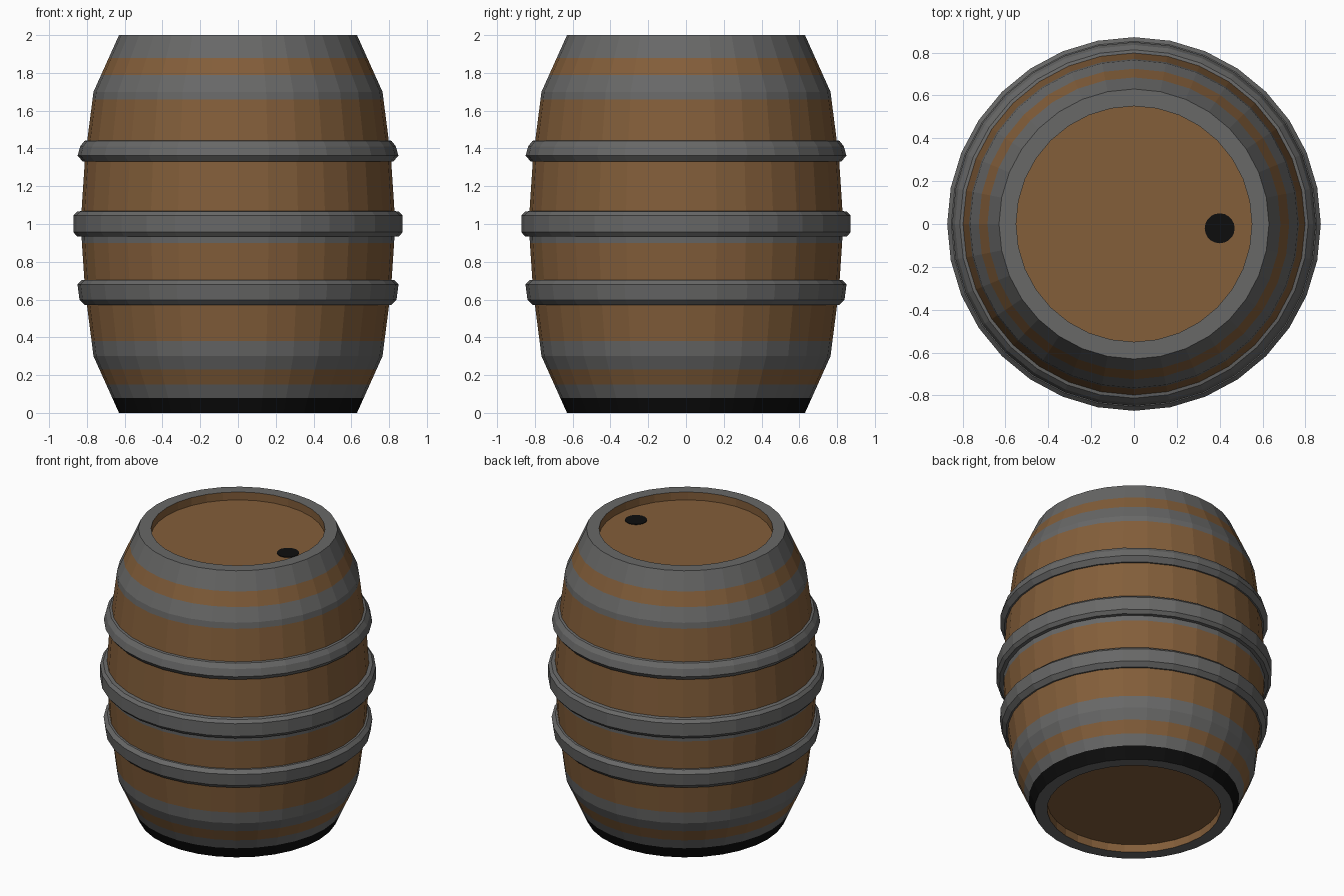
import bpy, bmesh, math

if "Cube" in bpy.data.objects:
    bpy.data.objects.remove(bpy.data.objects["Cube"])

SIDES = 32


def material(name, rgb):
    m = bpy.data.materials.new(name)
    m.diffuse_color = (*rgb, 1)
    m.use_nodes = True
    m.node_tree.nodes["Principled BSDF"].inputs["Base Color"].default_value = m.diffuse_color
    return m


wood = material("brown wood", (0.227, 0.112, 0.042))
iron = material("grey iron", (0.138, 0.138, 0.136))
black = material("black", (0.004, 0.004, 0.004))


def make_object(name, bm, mats):
    bmesh.ops.recalc_face_normals(bm, faces=bm.faces)
    me = bpy.data.meshes.new(name)
    bm.to_mesh(me)
    bm.free()
    for m in mats:
        me.materials.append(m)
    ob = bpy.data.objects.new(name, me)
    bpy.context.collection.objects.link(ob)
    return ob


def lathe(name, profile, mats, closed=False, caps=False, rule=None):
    """Revolve (radius, z) points around z; rule(r, z) picks the material."""
    bm = bmesh.new()
    loops = []
    for r, z in profile:
        loops.append([bm.verts.new((r * math.cos(2 * math.pi * i / SIDES),
                                    r * math.sin(2 * math.pi * i / SIDES), z))
                      for i in range(SIDES)])
    pairs = list(zip(range(len(profile) - 1), range(1, len(profile))))
    if closed:
        pairs.append((len(profile) - 1, 0))
    for a, b in pairs:
        (r0, z0), (r1, z1) = profile[a], profile[b]
        for i in range(SIDES):
            j = (i + 1) % SIDES
            f = bm.faces.new((loops[a][i], loops[a][j], loops[b][j], loops[b][i]))
            if rule:
                f.material_index = rule((r0 + r1) / 2, (z0 + z1) / 2)
    if caps:
        bm.faces.new(loops[0])
        bm.faces.new(loops[-1])
    return make_object(name, bm, mats)


# Barrel body: bulged outline cut at every colour change
OUTLINE = [(0, 0.63), (0.3, 0.765), (0.65, 0.81), (1.0, 0.833),
           (1.35, 0.81), (1.7, 0.765), (2.0, 0.63)]
# painted bands: (bottom, top, material index)
BANDS = [(0, 0.08, 2), (0.08, 0.15, 1), (0.23, 0.38, 1), (0.90, 0.95, 1),
         (1.66, 1.79, 1), (1.88, 2.0, 1)]


def radius(z):
    for (z0, r0), (z1, r1) in zip(OUTLINE, OUTLINE[1:]):
        if z <= z1:
            return r0 + (r1 - r0) * (z - z0) / (z1 - z0)


def body_colour(r, z):
    if r < 0.56:                      # inner walls of the recesses
        return 0
    if r < 0.60:                      # rims
        return 1
    for lo, hi, idx in BANDS:
        if lo < z < hi:
            return idx
    return 0


heights = sorted({z for z, _ in OUTLINE} | {h for b in BANDS for h in b[:2]})
profile = [(0.55, 0.055), (0.55, 0)] + [(radius(z), z) for z in heights]
profile += [(0.55, 2.0), (0.55, 1.945)]
lathe("barrel_body", profile, [wood, iron, black], caps=True, rule=body_colour)

# Raised iron hoops
lathe("middle_hoop", [(0.82, 1.07), (0.853, 1.065), (0.872, 1.045), (0.872, 0.957),
                      (0.853, 0.935), (0.82, 0.935)], [iron], closed=True)
lathe("upper_hoop", [(0.79, 1.445), (0.813, 1.44), (0.836, 1.41), (0.849, 1.362),
                     (0.822, 1.33), (0.79, 1.33)], [iron], closed=True)
lathe("lower_hoop", [(0.80, 0.705), (0.827, 0.703), (0.85, 0.68), (0.839, 0.598),
                     (0.81, 0.57), (0.79, 0.57)], [iron], closed=True)

# Dark bung hole on the lid
bm = bmesh.new()
bmesh.ops.create_cone(bm, cap_ends=True, segments=20, radius1=0.07, radius2=0.07, depth=0.006)
bung = make_object("bung_hole", bm, [black])
bung.location = (0.40, -0.02, 1.946)
